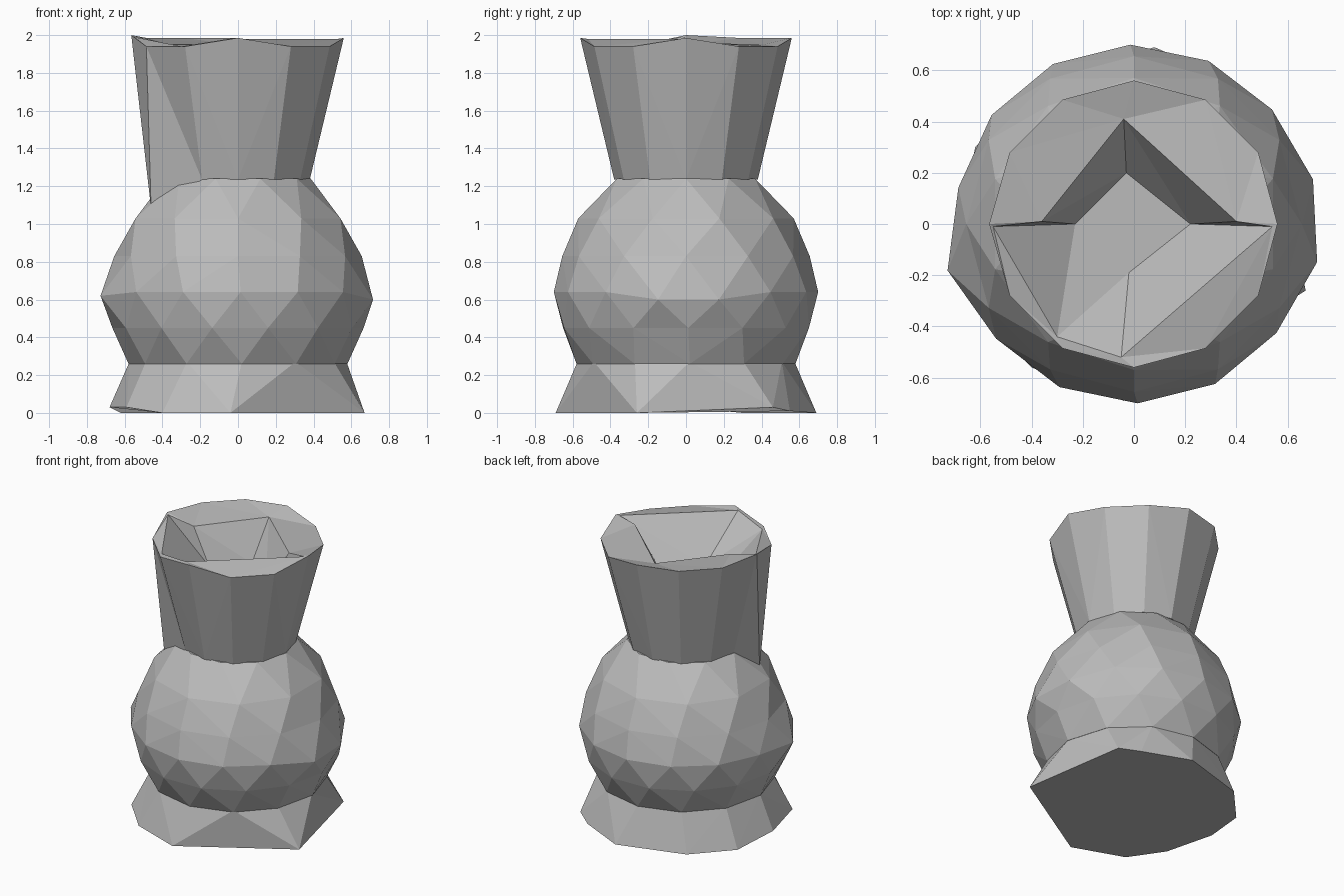
import bpy
import bmesh
from math import atan2, cos, radians, sin, tau

cube = bpy.data.objects.get("Cube")
if cube:
    bpy.data.objects.remove(cube, do_unlink=True)

# One plain clay grey
clay = bpy.data.materials.new("clay_grey")
clay.use_nodes = True
GREY = (0.5, 0.5, 0.5, 1)
clay.diffuse_color = GREY
clay.node_tree.nodes["Principled BSDF"].inputs["Base Color"].default_value = GREY


def ring(count, radius, z, phase=0, changes=None):
    """Polygon ring; changes maps a corner index to its own (radius, z)."""
    points = []
    for i in range(count):
        a = radians(phase) + tau * i / count
        r, h = (changes or {}).get(i, (radius, z))
        points.append((r * cos(a), r * sin(a), h))
    return points


def angles(loop):
    """Growing corner angles around the axis, closed by one full turn."""
    result = [atan2(loop[0].co.y, loop[0].co.x)]
    for v in loop[1:]:
        a = atan2(v.co.y, v.co.x)
        while a < result[-1] - 0.01:
            a += tau
        result.append(a)
    return result + [result[0] + tau]


def zip_rings(bm, low, high):
    """Join two rings of any corner counts with triangles, by edge middles."""
    a, b = angles(low), angles(high)
    i = j = 0
    while i < len(low) or j < len(high):
        p, q = low[i % len(low)], high[j % len(high)]
        if j == len(high) or (i < len(low) and a[i] + a[i + 1] <= b[j] + b[j + 1]):
            i += 1
            bm.faces.new((p, low[i % len(low)], q))
        else:
            j += 1
            bm.faces.new((p, high[j % len(high)], q))


def build(name, rings):
    bm = bmesh.new()
    loops = [[bm.verts.new(p) for p in points] for points in rings]
    for low, high in zip(loops, loops[1:]):
        zip_rings(bm, low, high)
    bm.faces.new(loops[0][::-1])
    bm.faces.new(loops[-1])
    bmesh.ops.recalc_face_normals(bm, faces=bm.faces)
    mesh = bpy.data.meshes.new(name)
    bm.to_mesh(mesh)
    bm.free()
    mesh.materials.append(clay)
    obj = bpy.data.objects.new(name, mesh)
    bpy.context.collection.objects.link(obj)
    return obj


# Flared foot with an uneven base outline
base = [(0.67, -0.26, 0), (0.52, 0.46, 0.03), (0.4, 0.55, 0.01), (0.08, 0.69, 0),
        (-0.39, 0.55, 0), (-0.62, 0.3, 0), (-0.68, -0.02, 0.03),
        (-0.59, -0.37, 0.03), (-0.4, -0.56, 0), (-0.04, -0.69, 0)]
build("foot", [base, ring(12, 0.575, 0.27, -28)])

# Faceted round belly
build("belly", [
    ring(12, 0.58, 0.26, 2),
    ring(14, 0.665, 0.45, 1),
    ring(14, 0.70, 0.64, 14, {0: (0.72, 0.6), 7: (0.75, 0.62), 13: (0.73, 0.6)}),
    ring(12, 0.655, 0.83, 0),
    ring(10, 0.57, 1.03, 18),
    ring(10, 0.385, 1.24, 0),
])

# Flared neck: scalloped rim, notched lip and a shallow four-sided hollow,
# with one low corner reaching down over the belly
neck_base = ring(12, 0.38, 1.235)
neck_base[7] = (-0.46, -0.18, 1.08)
scallop = {i: (0.56, 1.985) for i in (0, 3, 4, 5, 9)}
scallop[6] = (0.565, 2.0)
lip = [(0.4, 0.01, 1.96), (-0.04, 0.41, 1.95), (-0.36, 0.01, 1.95),
       (-0.55, -0.01, 1.99), (-0.3, -0.44, 1.94), (-0.05, -0.52, 1.98),
       (0.54, -0.01, 1.98)]
well = [(0.22, 0, 1.7), (-0.03, 0.2, 1.7), (-0.23, 0, 1.7), (-0.02, -0.19, 1.7)]
build("neck", [neck_base, ring(12, 0.56, 1.94, 0, scallop), lip, well])
